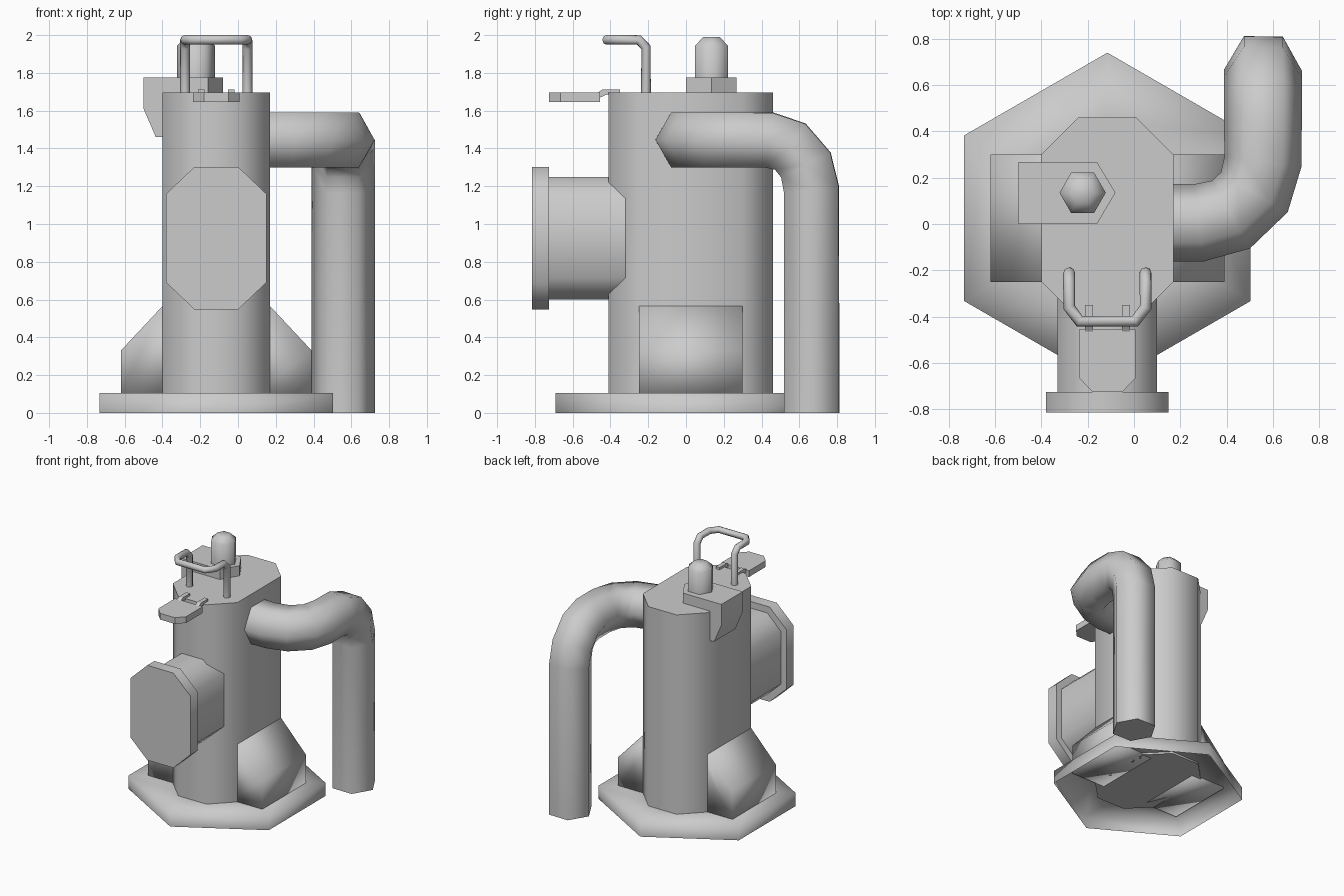
import bpy, bmesh, math
from mathutils import Vector

cube = bpy.data.objects.get("Cube")
if cube:
    bpy.data.objects.remove(cube)

grey = bpy.data.materials.new("plain grey")
grey.use_nodes = True
COLOUR = (0.6, 0.6, 0.6, 1)
grey.diffuse_color = COLOUR
grey.node_tree.nodes["Principled BSDF"].inputs["Base Color"].default_value = COLOUR

CX = -0.115  # centre line of the body


def finish(name, bm, angle=65, fix=True):
    """Turn a bmesh into a shaded object."""
    if fix:
        bmesh.ops.recalc_face_normals(bm, faces=bm.faces)
    mesh = bpy.data.meshes.new(name)
    bm.to_mesh(mesh)
    bm.free()
    mesh.materials.append(grey)
    ob = bpy.data.objects.new(name, mesh)
    bpy.context.collection.objects.link(ob)
    bpy.ops.object.select_all(action="DESELECT")
    ob.select_set(True)
    bpy.context.view_layer.objects.active = ob
    if angle >= 180:
        bpy.ops.object.shade_smooth()
    elif angle > 0:
        bpy.ops.object.shade_smooth_by_angle(angle=math.radians(angle))
    return ob


def loft(name, rings, angle=65, caps=(True, True)):
    """Join rings of points with quads and cap the ends."""
    bm = bmesh.new()
    vs = [[bm.verts.new(p) for p in ring] for ring in rings]
    n = len(vs[0])
    for a, b in zip(vs, vs[1:]):
        for i in range(n):
            j = (i + 1) % n
            bm.faces.new((a[i], a[j], b[j], b[i]))
    if caps[0]:
        bm.faces.new(vs[0][::-1])
    if caps[1]:
        bm.faces.new(vs[-1])
    return finish(name, bm, angle)


def prism(name, outline, axis, lo, hi, angle=65):
    """Extrude a flat outline along the x, y or z axis."""
    def place(p, h):
        q = list(p)
        q.insert("xyz".index(axis), h)
        return q
    return loft(name, [[place(p, h) for p in outline] for h in (lo, hi)], angle)


def octagon(cx, cy, hx, hy, fx, fy):
    """Half sizes hx, hy; half lengths of the flat sides fx, fy."""
    quarter = [(hx, -fy), (hx, fy), (fx, hy), (-fx, hy)]
    return ([(cx + x, cy + y) for x, y in quarter]
            + [(cx - x, cy - y) for x, y in quarter])


def polygon(cx, cy, r, z, start=0, n=6):
    return [(cx + r * math.cos(start + i * math.tau / n),
             cy + r * math.sin(start + i * math.tau / n), z) for i in range(n)]


def tube(name, path, r, n, side):
    """Sweep a regular polygon along a path with mitred bends."""
    pts = [Vector(p) for p in path]
    side = Vector(side)
    rings = []
    for i, p in enumerate(pts):
        before = (p - pts[max(i - 1, 0)]).normalized()
        after = (pts[min(i + 1, len(pts) - 1)] - p).normalized()
        t = (before + after).normalized()
        side = (side - t * side.dot(t)).normalized()
        up = side.cross(t)
        rings.append([p + r * (side * math.cos(k * math.tau / n)
                               + up * math.sin(k * math.tau / n)) for k in range(n)])
    return loft(name, rings)


# Hollow hexagonal base, open underneath
hexes = [(0.715, 0), (0.715, 0.105), (0.42, 0.105)]
loft("base", [polygon(CX, 0.025, r, z, math.pi / 6) for r, z in hexes],
     180, (False, True))

# Body column
prism("body", octagon(CX, 0.025, 0.285, 0.435, 0.125, 0.275), "z", 0.09, 1.695)

# Sloping foot on each side
for side, label in ((1, "left"), (-1, "right")):
    outline = [(0.2, 0.09), (0.505, 0.09), (0.505, 0.33), (0.285, 0.565), (0.2, 0.565)]
    prism(label + "_foot", [(CX + side * x, z) for x, z in outline],
          "y", -0.25, 0.3, 180)

# Front port and its flange
prism("port_neck", octagon(CX, 0.925, 0.215, 0.325, 0.095, 0.21), "y", -0.74, -0.25)
prism("port_flange", octagon(CX, 0.925, 0.265, 0.378, 0.115, 0.235), "y", -0.815, -0.725)

# Bent side pipe, sweeping back and then down to the ground
steps = [math.radians(a) for a in (0, 30, 60, 90)]
path = [(0.05, 0.005, 1.445)]
path += [(0.28 + 0.277 * math.sin(a), 0.27 - 0.265 * math.cos(a), 1.445) for a in steps]
path += [(0.557, 0.44 + 0.225 * math.sin(a), 1.18 + 0.265 * math.cos(a)) for a in steps]
path += [(0.557, 0.665, 0)]
tube("side_pipe", path, 0.168, 6, (0, -1, 0))

# Carrying handle leaning over the front
half = [(0.165, -0.212, 1.68), (0.165, -0.212, 1.935), (0.165, -0.25, 1.975),
        (0.165, -0.36, 1.975), (0.12, -0.42, 1.975)]
path = [(CX - x, y, z) for x, y, z in half]
path += [(CX + x, y, z) for x, y, z in reversed(half)]
tube("handle", path, 0.026, 8, (1, 0, 0))

# Top plate, pointed towards the middle
prism("top_plate", [(-0.5, 0), (-0.16, 0), (-0.08, 0.135), (-0.16, 0.268), (-0.5, 0.268)],
      "z", 1.69, 1.775, 30)
# Lip of the plate hanging over the right side
prism("hanging_lip", [(-0.5, 1.775), (-0.5, 1.61), (-0.435, 1.46),
                      (-0.39, 1.46), (-0.39, 1.775)], "y", 0, 0.268, 30)

# Domed knob on the plate
knob = [(0.1, 1.76), (0.1, 1.945), (0.05, 1.99)]
loft("knob", [polygon(-0.222, 0.135, r, z) for r, z in knob], 80)

# Front tab with two hinges
prism("front_tab", [(CX + x, y) for x, y in (
    (-0.122, -0.455), (-0.122, -0.665), (-0.065, -0.725),
    (0.065, -0.725), (0.122, -0.665), (0.122, -0.455))], "z", 1.647, 1.697, 30)
for side, label in ((1, "left"), (-1, "right")):
    x = CX + side * 0.08
    prism(label + "_hinge", [(-0.465, 1.665), (-0.465, 1.697), (-0.44, 1.713),
                             (-0.35, 1.713), (-0.35, 1.685), (-0.42, 1.685)],
          "x", x - 0.017, x + 0.017, 30)
